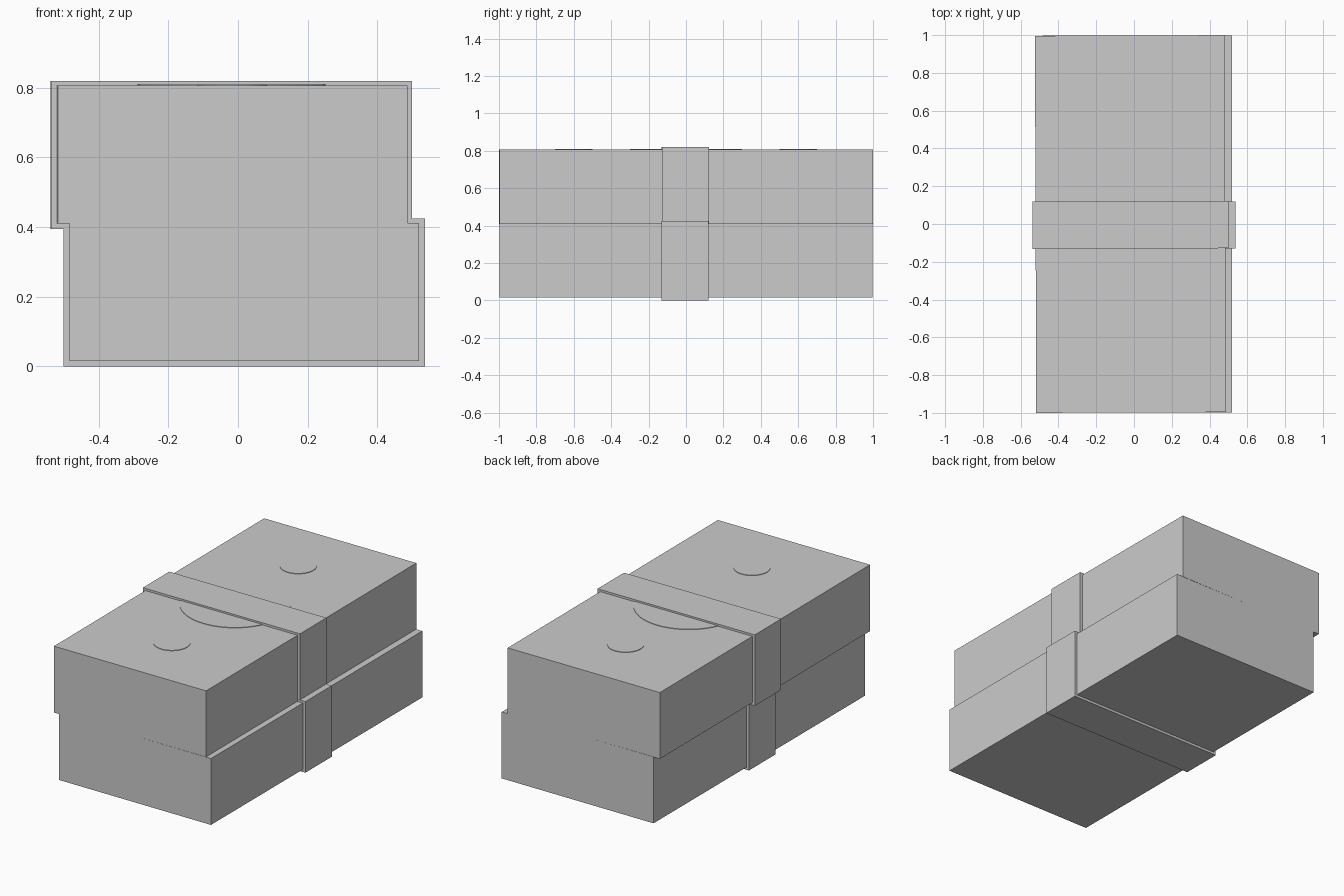
import bpy
import math
from mathutils import Matrix

cube = bpy.data.objects.get("Cube")
if cube:
    bpy.data.objects.remove(cube, do_unlink=True)

grey = bpy.data.materials.new("plain grey")
grey.use_nodes = True
colour = (0.6, 0.6, 0.6, 1)
grey.diffuse_color = colour
grey.node_tree.nodes["Principled BSDF"].inputs["Base Color"].default_value = colour


def finish(name, matrix):
    obj = bpy.context.object
    obj.name = name
    obj.data.materials.append(grey)
    obj.matrix_world = matrix @ obj.matrix_world
    return obj


def box(name, size, centre, matrix):
    bpy.ops.mesh.primitive_cube_add(size=1)
    bpy.context.object.matrix_world = Matrix.Translation(centre) @ Matrix.Diagonal((*size, 1))
    finish(name, matrix)


def disc(name, radius, y, z, matrix):
    bpy.ops.mesh.primitive_cylinder_add(vertices=64, radius=radius, depth=0.006)
    bpy.context.object.matrix_world = Matrix.Translation((0, y, z))
    finish(name, matrix)


def bundle(label, x, z, turn):
    """A block wrapped by a wide strap, with round plates on its top."""
    place = Matrix.Translation((x, 0, z)) @ Matrix.Rotation(turn, 4, "Z")
    box(label + "_block", (1.004, 1.996, 0.397), (0, 0, 0.2135), place)
    box(label + "_strap", (1.037, 0.25, 0.425), (0, -0.005, 0.2125), place)
    # Central plate and a small plate toward each end
    disc(label + "_centre_plate", 0.3, 0, 0.412, place)
    for side, y in (("front", -0.6), ("back", 0.6)):
        disc(label + "_" + side + "_plate", 0.1, y, 0.412, place)


bundle("lower", 0.018, 0, 0)
bundle("upper", -0.019, 0.395, math.radians(0.2))
